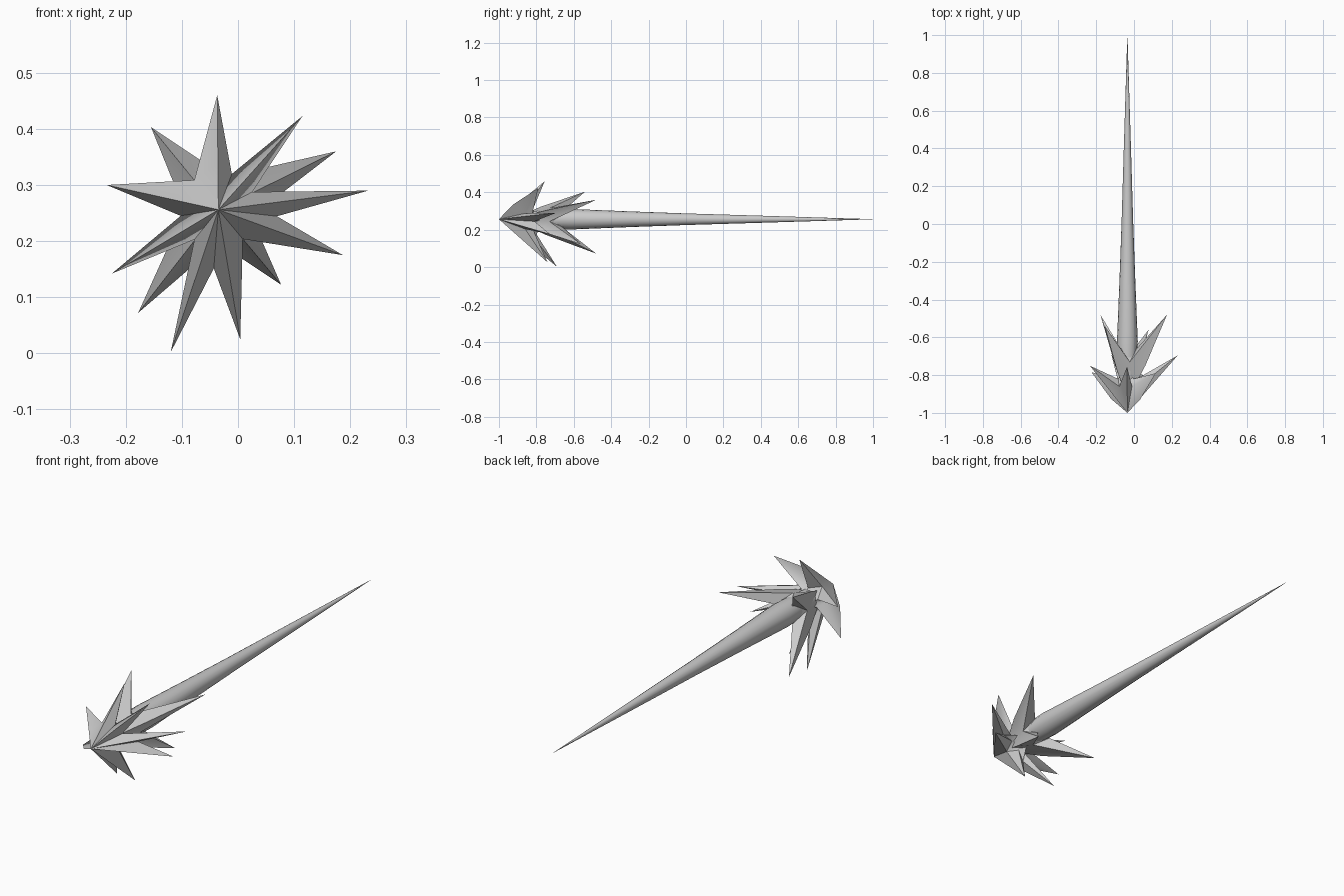
import bpy, bmesh, math
from mathutils import Vector

if "Cube" in bpy.data.objects:
    bpy.data.objects.remove(bpy.data.objects["Cube"])

CX, CZ = -0.035, 0.256


def finish(bm, name, angle):
    bmesh.ops.recalc_face_normals(bm, faces=bm.faces)
    me = bpy.data.meshes.new(name)
    bm.to_mesh(me)
    bm.free()
    ob = bpy.data.objects.new(name, me)
    bpy.context.collection.objects.link(ob)
    bpy.ops.object.select_all(action='DESELECT')
    ob.select_set(True)
    bpy.context.view_layer.objects.active = ob
    bpy.ops.object.shade_smooth_by_angle(angle=math.radians(angle))
    return ob


def polar(a, r, y):
    return Vector((CX + r * math.cos(a), y, CZ + r * math.sin(a)))


def spiky_star(name, apex_y, tips, valley, root, back_y, ridge):
    """Closed star of swept-back spikes; tips are (x, y, z, bulge)."""
    bm = bmesh.new()
    ang = lambda t: math.atan2(t[2] - CZ, t[0] - CX)
    tips = sorted(tips, key=ang)
    n = len(tips)
    apex = bm.verts.new((CX, apex_y, CZ))
    back = bm.verts.new((CX, back_y, CZ))
    valleys = []
    for i, t in enumerate(tips):
        a = ang(t)
        gap = (ang(tips[(i + 1) % n]) - a) % math.tau
        r, y = valley(gap)
        valleys.append(bm.verts.new(polar(a + gap / 2, r, y)))
    for i, t in enumerate(tips):
        p = Vector(t[:3])
        a = ang(t)
        tip = bm.verts.new(p)
        mid = Vector((CX, apex_y, CZ)).lerp(p, ridge)
        mid += polar(a, t[3], -t[3]) - Vector((CX, 0, CZ))
        m = bm.verts.new(mid)
        b = bm.verts.new(polar(a, *root))
        for v in (valleys[i - 1], valleys[i]):
            for f in ((apex, m, v), (m, tip, v), (tip, b, v), (b, back, v)):
                bm.faces.new(f)
    return finish(bm, name, 50)


# Front crown of spikes
spiky_star("front_spikes", -1.0, [
    (-0.037, -0.755, 0.46, 0.0), (0.115, -0.79, 0.423, 0.012),
    (0.232, -0.695, 0.29, 0.0), (0.187, -0.725, 0.175, 0.0),
    (0.004, -0.74, 0.025, 0.0), (-0.12, -0.69, 0.002, 0.0),
    (-0.225, -0.785, 0.142, 0.012), (-0.234, -0.75, 0.30, 0.0)],
    lambda g: (0.105, -0.81) if g < 0.6 else (0.068, -0.86),
    (0.05, -0.82), -0.76, 0.4)

# Rear crown of longer spikes
spiky_star("rear_spikes", -0.93, [
    (-0.155, -0.54, 0.403, 0.008), (0.175, -0.48, 0.36, 0.008),
    (0.077, -0.56, 0.122, 0.008), (-0.178, -0.48, 0.072, 0.008)],
    lambda g: (0.06, -0.73), (0.055, -0.66), -0.58, 0.42)

# Long tapering shaft
bm = bmesh.new()
SIDES = 16
prev = None
for y, r in ((-0.9, 0.035), (-0.75, 0.05), (-0.62, 0.055), (-0.3, 0.042),
             (0.0, 0.031), (0.4, 0.019), (0.98, 0.001)):
    ring = [bm.verts.new(polar(k * math.tau / SIDES, r, y)) for k in range(SIDES)]
    if prev:
        for k in range(SIDES):
            j = (k + 1) % SIDES
            bm.faces.new((prev[k], prev[j], ring[j], ring[k]))
    else:
        bm.faces.new(ring)
    prev = ring
end = bm.verts.new((CX, 1.0, CZ))
for k in range(SIDES):
    bm.faces.new((prev[k], prev[(k + 1) % SIDES], end))
finish(bm, "shaft", 60)
